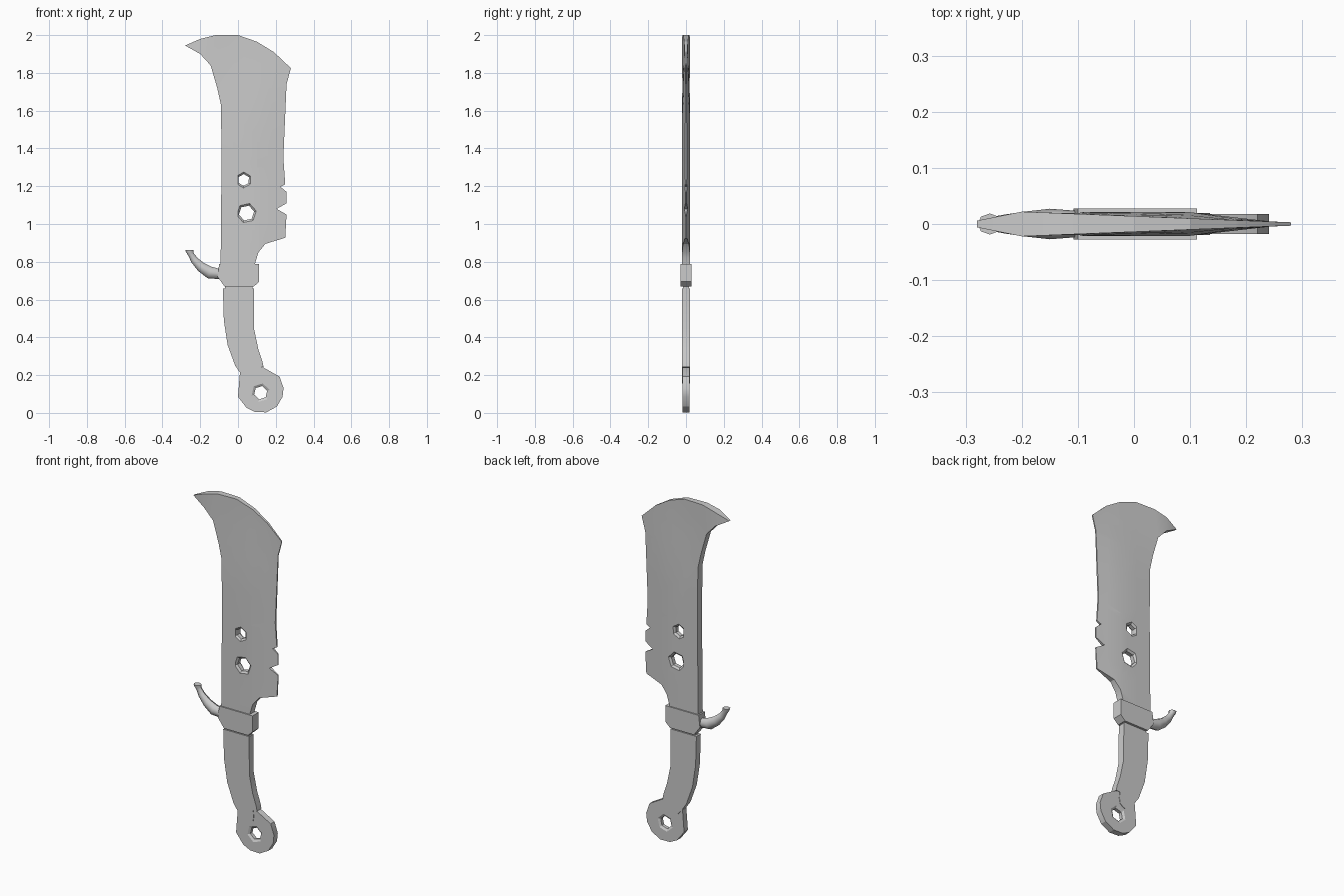
import bpy, bmesh, math
from mathutils import Vector

cube = bpy.data.objects.get("Cube")
if cube:
    bpy.data.objects.remove(cube, do_unlink=True)

# One plain steel grey
steel = bpy.data.materials.new("steel_grey")
steel.use_nodes = True
GREY = (0.6, 0.6, 0.6, 1)
steel.diffuse_color = GREY
steel.node_tree.nodes["Principled BSDF"].inputs["Base Color"].default_value = GREY


def finish(name, bm, angle=30):
    bmesh.ops.recalc_face_normals(bm, faces=bm.faces)
    mesh = bpy.data.meshes.new(name)
    bm.to_mesh(mesh)
    bm.free()
    mesh.materials.append(steel)
    obj = bpy.data.objects.new(name, mesh)
    bpy.context.collection.objects.link(obj)
    bpy.ops.object.select_all(action="DESELECT")
    obj.select_set(True)
    bpy.context.view_layer.objects.active = obj
    bpy.ops.object.shade_smooth_by_angle(angle=math.radians(angle))
    return obj


def loop(bm, pts):
    vs = [bm.verts.new((x, 0, z)) for x, z in pts]
    return vs, [bm.edges.new((a, b)) for a, b in zip(vs, vs[1:] + vs[:1])]


def ring(cx, cz, r, turn, sides=6):
    return [(cx + r * math.cos(turn + math.tau * i / sides),
             cz + r * math.sin(turn + math.tau * i / sides)) for i in range(sides)]


def plate(name, outline, half, holes=(), cuts_x=(), cuts_z=()):
    """Plate in the xz plane; half(x, z) is half its thickness; holes are chamfered."""
    bm = bmesh.new()
    edges = loop(bm, outline)[1]
    rims = []
    for cx, cz, r, rim, turn in holes:
        vs, es = loop(bm, ring(cx, cz, rim, turn))
        edges += es
        rims.append(vs)
    bmesh.ops.triangle_fill(bm, edges=edges, use_beauty=True, normal=(0, -1, 0))
    for (cx, cz, r, rim, turn), vs in zip(holes, rims):
        inner = [bm.verts.new((x, 0, z)) for x, z in ring(cx, cz, r, turn)]
        for i in range(len(vs)):
            j = (i + 1) % len(vs)
            bm.faces.new((vs[i], vs[j], inner[j], inner[i]))
    for axis, cuts in ((Vector((1, 0, 0)), cuts_x), (Vector((0, 0, 1)), cuts_z)):
        for c in cuts:
            bmesh.ops.bisect_plane(bm, geom=bm.verts[:] + bm.edges[:] + bm.faces[:],
                                   plane_co=axis * c, plane_no=axis)
    bmesh.ops.recalc_face_normals(bm, faces=bm.faces)
    front = bm.verts[:]
    res = bmesh.ops.extrude_face_region(bm, geom=bm.faces[:], use_keep_orig=True)
    back = [g for g in res["geom"] if isinstance(g, bmesh.types.BMVert)]
    for side, verts in ((-1, front), (1, back)):
        for v in verts:
            t = half(v.co.x, v.co.z)
            for cx, cz, r, rim, turn in holes:
                if math.hypot(v.co.x - cx, v.co.z - cz) < r * 1.03:
                    t *= 0.55
            v.co.y = side * t
    return finish(name, bm)


def blade_half(x, z):
    # Thick spine, ground down to a thin cutting edge; the top rim tapers evenly
    if x < -0.2:
        return 0.022 - 0.2 * (-0.2 - x)
    body = 0.021 if x < 0.1 else max(0.003, 0.021 - 0.115 * (x - 0.1))
    rim = max(0.003, 0.022 - 0.04 * (x + 0.2))
    k = min(1, max(0, (z - 1.55) / 0.35))
    return body + (rim - body) * k


# Blade with hooked tip, two notches and two holes
plate("blade", [
    (-0.28, 1.945), (-0.2, 1.98), (-0.12, 2), (0, 2), (0.1, 1.965), (0.19, 1.91),
    (0.28, 1.825), (0.257, 1.74), (0.24, 1.35), (0.25, 1.21), (0.225, 1.197),
    (0.257, 1.17), (0.257, 1.11), (0.205, 1.08), (0.257, 1.05), (0.25, 0.927),
    (0.145, 0.895), (0.108, 0.85), (0.09, 0.79), (0.085, 0.71), (-0.085, 0.71),
    (-0.092, 0.79), (-0.087, 1.34), (-0.09, 1.63), (-0.11, 1.72), (-0.145, 1.84),
    (-0.2, 1.9)],
    blade_half,
    holes=[(0.03, 1.233, 0.031, 0.042, 0.5), (0.045, 1.058, 0.041, 0.053, 0.2)],
    cuts_x=(-0.1, 0, 0.1, 0.18), cuts_z=(1.3, 1.55, 1.72, 1.86))

# Guard block
plate("guard", [(-0.1, 0.788), (0.112, 0.788), (0.112, 0.695), (0.083, 0.668),
                (-0.07, 0.668), (-0.108, 0.72)], lambda x, z: 0.028)

# Neck between guard and grip
plate("neck", [(-0.068, 0.68), (0.078, 0.68), (0.078, 0.64), (-0.068, 0.64)],
      lambda x, z: 0.015)

# Curved grip with a small hooked end lapping the pommel
plate("grip", [
    (-0.08, 0.658), (0.085, 0.658), (0.086, 0.44), (0.108, 0.335), (0.13, 0.27),
    (0.135, 0.243), (0.11, 0.24), (0.114, 0.205), (0.108, 0.173), (0.082, 0.155),
    (0.05, 0.165), (0.013, 0.21), (-0.015, 0.25), (-0.055, 0.36), (-0.075, 0.49)],
    lambda x, z: 0.02)

# Pommel plate with a lanyard hole
plate("pommel", [
    (0.01, 0.21), (0, 0.085), (0.045, 0.027), (0.09, 0.005), (0.15, 0.003),
    (0.205, 0.033), (0.236, 0.085), (0.241, 0.132), (0.22, 0.192), (0.135, 0.24),
    (0.06, 0.25)],
    lambda x, z: 0.0175, holes=[(0.12, 0.107, 0.036, 0.05, 0.3)])

# Hook: round section swept along a curve, ending in a flared lip
PATH = [(-0.095, 0.735, 0.027, 0), (-0.15, 0.743, 0.032, 20), (-0.195, 0.772, 0.026, 38),
        (-0.23, 0.808, 0.02, 52), (-0.248, 0.838, 0.016, 70), (-0.256, 0.852, 0.021, 95),
        (-0.257, 0.862, 0.022, 92)]
bm = bmesh.new()
SIDES = 8
rings = []
for x, z, r, tilt in PATH:
    a = math.radians(tilt)
    across = Vector((math.sin(a), 0, math.cos(a)))
    rings.append([bm.verts.new(Vector((x, 0, z)) + r * (
        across * math.cos(math.tau * i / SIDES) +
        Vector((0, 0.85, 0)) * math.sin(math.tau * i / SIDES))) for i in range(SIDES)])
for a, b in zip(rings, rings[1:]):
    for i in range(SIDES):
        j = (i + 1) % SIDES
        bm.faces.new((a[i], a[j], b[j], b[i]))
bm.faces.new(rings[0])
bm.faces.new(rings[-1])
finish("hook", bm, 50)
